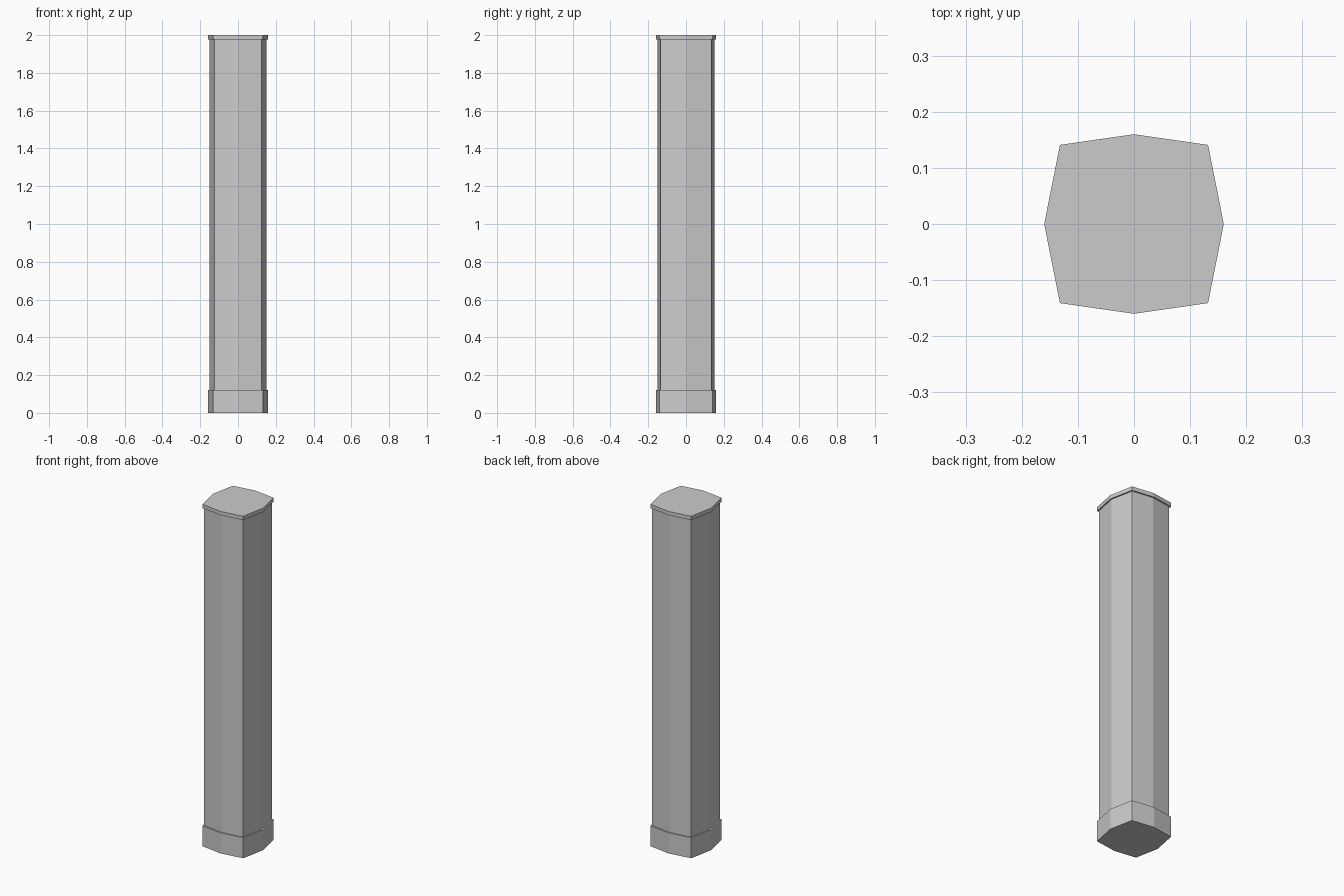
import bpy, bmesh

if "Cube" in bpy.data.objects:
    bpy.data.objects.remove(bpy.data.objects["Cube"])

# Eight-sided cross-section: bowed faces between four corners
def section(corner_x, corner_y, mid):
    return [(mid, 0), (corner_x, corner_y), (0, mid), (-corner_x, corner_y),
            (-mid, 0), (-corner_x, -corner_y), (0, -mid), (corner_x, -corner_y)]

def prism(name, outline, z0, z1):
    bm = bmesh.new()
    face = bm.faces.new([bm.verts.new((x, y, z0)) for x, y in outline])
    top = bmesh.ops.extrude_face_region(bm, geom=[face], use_keep_orig=True)
    verts = [v for v in top["geom"] if isinstance(v, bmesh.types.BMVert)]
    bmesh.ops.translate(bm, verts=verts, vec=(0, 0, z1 - z0))
    bmesh.ops.recalc_face_normals(bm, faces=bm.faces)
    mesh = bpy.data.meshes.new(name)
    bm.to_mesh(mesh)
    bm.free()
    obj = bpy.data.objects.new(name, mesh)
    bpy.context.collection.objects.link(obj)
    return obj

wide = section(0.132, 0.141, 0.16)
narrow = section(0.125, 0.134, 0.152)

# Plinth, shaft and thin top slab
prism("base", wide, 0, 0.12)
prism("shaft", narrow, 0.12, 1.977)
prism("cap", wide, 1.977, 2.0)
